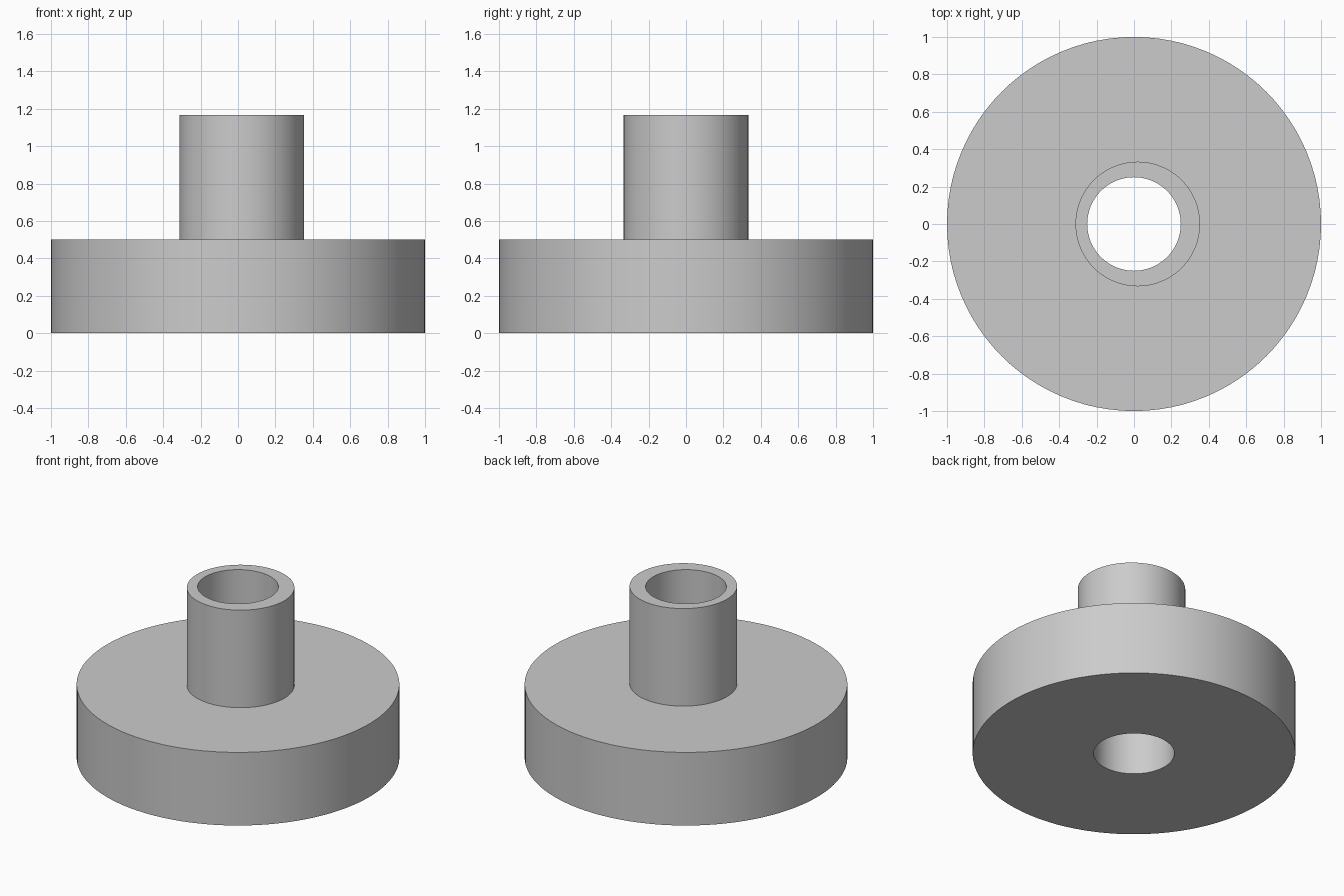
import bpy
import bmesh
from math import cos, sin, tau, radians

cube = bpy.data.objects.get("Cube")
if cube:
    bpy.data.objects.remove(cube, do_unlink=True)

SEGMENTS = 96
BORE, RIM, COLLAR = 0.25, 1.0, 0.333
OFFSET = 0.02            # the collar sits slightly off the bore axis
DISC_TOP, COLLAR_TOP = 0.5, 1.167

grey = bpy.data.materials.new("plain grey")
grey.use_nodes = True
colour = (0.6, 0.6, 0.6, 1)
grey.diffuse_color = colour
grey.node_tree.nodes["Principled BSDF"].inputs["Base Color"].default_value = colour


def ring_part(name, rings):
    """Skin a sequence of circles given as (centre x, radius, z)."""
    bm = bmesh.new()
    angles = [tau * i / SEGMENTS for i in range(SEGMENTS)]
    loops = [[bm.verts.new((cx + r * cos(a), r * sin(a), z)) for a in angles]
             for cx, r, z in rings]
    for low, high in zip(loops, loops[1:]):
        for i in range(SEGMENTS):
            j = (i + 1) % SEGMENTS
            bm.faces.new((low[i], low[j], high[j], high[i]))
    mesh = bpy.data.meshes.new(name)
    bm.to_mesh(mesh)
    bm.free()
    mesh.materials.append(grey)
    obj = bpy.data.objects.new(name, mesh)
    bpy.context.collection.objects.link(obj)
    bpy.ops.object.select_all(action='DESELECT')
    obj.select_set(True)
    bpy.context.view_layer.objects.active = obj
    bpy.ops.object.shade_smooth_by_angle(angle=radians(30))
    return obj


# Wide disc: bore wall, underside, rim, top up to the collar
ring_part("base_disc", [
    (0, BORE, DISC_TOP), (0, BORE, 0), (0, RIM, 0),
    (0, RIM, DISC_TOP), (OFFSET, COLLAR, DISC_TOP),
])

# Raised collar: outer wall, top lip, bore wall
ring_part("collar", [
    (OFFSET, COLLAR, DISC_TOP), (OFFSET, COLLAR, COLLAR_TOP),
    (0, BORE, COLLAR_TOP), (0, BORE, DISC_TOP),
])
